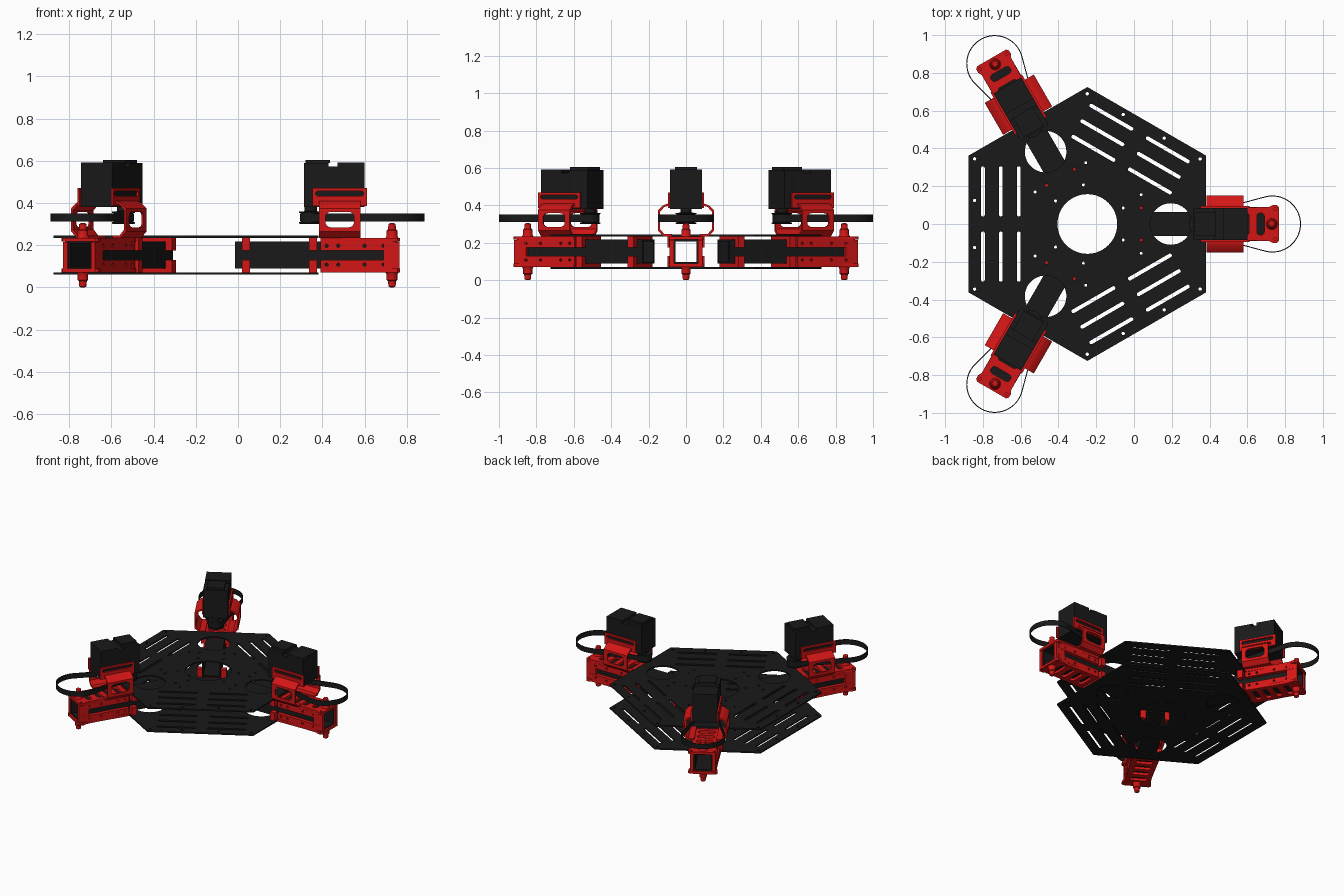
import bpy, bmesh
from math import pi, sin, cos, radians, asin
from mathutils import Matrix, Vector

if "Cube" in bpy.data.objects:
    bpy.data.objects.remove(bpy.data.objects["Cube"])

CX, ZC = -0.247, 0.1525          # hub centre in x, mid height of the arms
XY = Matrix.Identity(4)
XZ = Matrix.Rotation(pi / 2, 4, 'X')
YZ = Matrix(((0, 0, 1, 0), (1, 0, 0, 0), (0, 1, 0, 0), (0, 0, 0, 1)))


def material(name, c):
    m = bpy.data.materials.new(name)
    m.diffuse_color = (*c, 1)
    m.use_nodes = True
    m.node_tree.nodes["Principled BSDF"].inputs["Base Color"].default_value = m.diffuse_color
    return m


BLACK = material("black", (0.01, 0.01, 0.01))
RED = material("red", (0.66, 0.008, 0.008))


# ---- 2D loops
def circle(x, y, r, n=32):
    return [(x + r * cos(2 * pi * i / n), y + r * sin(2 * pi * i / n)) for i in range(n)]


def rect(x0, x1, y0, y1):
    return [(x0, y0), (x1, y0), (x1, y1), (x0, y1)]


def rounded(x0, x1, y0, y1, r, n=6):
    pts = []
    for k, (x, y) in enumerate(((x1 - r, y1 - r), (x0 + r, y1 - r), (x0 + r, y0 + r), (x1 - r, y0 + r))):
        pts += [(x + r * cos(pi / 2 * (k + i / n)), y + r * sin(pi / 2 * (k + i / n))) for i in range(n + 1)]
    return pts


def turn(loop, deg):
    a = radians(deg)
    return [(x * cos(a) - y * sin(a), x * sin(a) + y * cos(a)) for x, y in loop]


# ---- mesh builders
def extrude(loops, lo, hi, plane=XY):
    """Filled outline with holes, extruded from lo to hi along the plane normal."""
    cu = bpy.data.curves.new("outline", 'CURVE')
    cu.dimensions, cu.fill_mode, cu.extrude = '2D', 'BOTH', (hi - lo) / 2
    for loop in loops:
        s = cu.splines.new('POLY')
        s.points.add(len(loop) - 1)
        for p, (x, y) in zip(s.points, loop):
            p.co = (x, y, 0, 1)
        s.use_cyclic_u = True
    ob = bpy.data.objects.new("outline", cu)
    bpy.context.collection.objects.link(ob)
    dg = bpy.context.evaluated_depsgraph_get()
    me = bpy.data.meshes.new_from_object(ob.evaluated_get(dg))
    bpy.data.objects.remove(ob)
    me.transform(plane @ Matrix.Translation((0, 0, (lo + hi) / 2)))
    return me


def box(x0, x1, y0, y1, z0, z1):
    return extrude([rect(x0, x1, y0, y1)], z0, z1)


def lathe(x, y, profile, n=24):
    bm = bmesh.new()
    rings = [[bm.verts.new((x + r * cos(2 * pi * i / n), y + r * sin(2 * pi * i / n), z)) for i in range(n)]
             for r, z in profile]
    for a, b in zip(rings, rings[1:]):
        for i in range(n):
            bm.faces.new((a[i], a[(i + 1) % n], b[(i + 1) % n], b[i]))
    bm.faces.new(rings[0][::-1])
    bm.faces.new(rings[-1])
    me = bpy.data.meshes.new("lathe")
    bm.to_mesh(me)
    bm.free()
    return me


def join(parts, mat, mirror=""):
    """Merge part meshes, optionally mirrored across y = 0 and / or z = ZC."""
    bm = bmesh.new()
    for p in parts:
        bm.from_mesh(p)
    bmesh.ops.remove_doubles(bm, verts=bm.verts, dist=1e-5)
    bmesh.ops.recalc_face_normals(bm, faces=bm.faces)
    for ax in mirror:
        new = bmesh.ops.duplicate(bm, geom=bm.verts[:] + bm.edges[:] + bm.faces[:])["geom"]
        for v in (g for g in new if isinstance(g, bmesh.types.BMVert)):
            if ax == 'Y':
                v.co.y = -v.co.y
            else:
                v.co.z = 2 * ZC - v.co.z
        bmesh.ops.reverse_faces(bm, faces=[g for g in new if isinstance(g, bmesh.types.BMFace)])
    me = bpy.data.meshes.new("part")
    bm.to_mesh(me)
    bm.free()
    me.materials.append(mat)
    return me


def add(name, me, matrix):
    ob = bpy.data.objects.new(name, me)
    bpy.context.collection.objects.link(ob)
    ob.matrix_world = matrix
    bpy.context.view_layer.objects.active = ob
    bpy.ops.object.select_all(action='DESELECT')
    ob.select_set(True)
    bpy.ops.object.shade_smooth_by_angle(angle=radians(30))


def on_arms(name, me):
    """Arm parts are drawn on the +x arm in world x, then turned about the hub."""
    for i in range(3):
        m = Matrix.Translation((CX, 0, 0)) @ Matrix.Rotation(i * 2 * pi / 3, 4, 'Z') @ Matrix.Translation((-CX, 0, 0))
        add(f"{name}_{i + 1}", me, m)


# ---- hexagonal frame plates with slots and holes
loops = [turn([(0, 0.725)], 60 * i)[0] for i in range(6)]
loops = [loops, circle(0, 0, 0.158, 48)]
for a in (0, 120, 240):
    loops.append(turn(circle(0.442, 0, 0.11, 40), a))
    for s in (-1, 1):
        for u, v in ((0.19, 0.085), (0.285, 0.085), (0.285, 0.155)):
            loops.append(turn(circle(u, s * v, 0.008, 10), a))
        for u in (0.363, 0.458, 0.553):
            y0, y1 = sorted((s * 0.04, s * 0.305))
            loops.append(turn(rounded(u - 0.01, u + 0.01, y0, y1, 0.0095), a + 60))
        for v in (0.125, 0.345):
            loops.append(turn(circle(0.597, s * v, 0.009, 10), a + 60))
plate = join([extrude(loops, -0.005, 0.005)], BLACK)
add("bottom_plate", plate, Matrix.Translation((CX, 0, 0.065)))
add("top_plate", plate, Matrix.Translation((CX, 0, 0.24)))

# ---- hollow square arm tubes
on_arms("arm_tube", join([extrude([rect(-.064, .064, ZC - .064, ZC + .064),
                                   rect(-.055, .055, ZC - .055, ZC + .055)], -0.015, 0.755, YZ)], BLACK))

# ---- inner clamps between the plates
half = [(-.1, .175), (-.064, .175), (-.064, .2165), (.064, .2165), (.064, .175), (.1, .175), (.1, .235), (-.1, .235)]
on_arms("inner_clamp", join([extrude([half], x, x + 0.038, YZ) for x in (0.018, 0.336)], RED, "Z"))

# ---- outer clamp: slotted lids, side rails and end posts
lid = [(.39, .095), (.62, .088), (.715, .09), (.735, .1), (.757, .1), (.768, .088)]
lid = lid + [(x, -y) for x, y in reversed(lid)]
slots = [rounded(x - .02, x + .02, -.058, .058, .018) for x in (0.44, 0.515, 0.59, 0.67)]
bolts = [circle(.748, s * .08, .008, 10) for s in (-1, 1)]
on_arms("outer_clamp_lids", join([extrude([lid] + slots + bolts, .2165, .235)], RED, "Z"))
rail = extrude([rect(.39, .745, .176, .2165)] +
               [circle(x, .197, .008, 10) for x in (.42, .475, .6, .69)], -.09, -.064, XZ)
post = box(.69, .765, .064, .088, .09, .215)
on_arms("outer_clamp_rails", join([rail], RED, "YZ"))
on_arms("outer_clamp_posts", join([post], RED, "Y"))

# ---- stub spindles above and below the arm end
on_arms("spindle", join([lathe(.73, 0, [(.03, .235), (.025, .245), (.025, .27), (.019, .275),
                                        (.017, .30), (.009, .305)])], RED, "Z"))

# ---- bowed motor bracket sides, leaving room for the belt
foot = [(.075, .235), (.12, .235), (.15, .265), (.15, .275), (.14, .275), (.115, .246), (.075, .246)]
shoulder = [(.14, .365), (.15, .365), (.15, .375), (.12, .402), (.095, .41), (.086, .41), (.086, .40), (.115, .392)]
wall = extrude([rect(.385, .58, .27, .37), rounded(.415, .55, .285, .358, .025)], -.15, -.14, XZ)
flange = extrude([rect(.352, .612, .385, .47), rounded(.368, .595, .434, .456, .01)], -.096, -.085, XZ)
on_arms("motor_bracket", join([extrude([foot], .385, .58, YZ), extrude([shoulder], .385, .58, YZ),
                               wall, flange], RED, "Y"))

# ---- drive motors with stepped caps
on_arms("motor", join([box(.312, .60, -.085, .085, .38, .572), box(.472, .60, -.085, .085, .572, .592),
                       box(.312, .43, -.085, .085, .572, .59), box(.32, .435, -.06, .06, .59, .605)], BLACK))
on_arms("motor_pulley", join([lathe(.345, 0, [(.035, .30), (.055, .302), (.055, .309), (.046, .31), (.046, .352),
                                              (.055, .353), (.055, .36), (.03, .361), (.03, .38)])], BLACK))


# ---- belts: thin loop from small pulley to wide outer curve
def belt_loop(r0, r1, x0=0.345, x1=0.733, n=32):
    t = pi / 2 + asin((r1 - r0) / (x1 - x0))
    big = [-t + 2 * t * i / n for i in range(n + 1)]
    small = [t + (2 * pi - 2 * t) * i / 12 for i in range(13)]
    return [(x1 + r1 * cos(a), r1 * sin(a)) for a in big] + [(x0 + r0 * cos(a), r0 * sin(a)) for a in small]


on_arms("drive_belt", join([extrude([belt_loop(.051, .151), belt_loop(.046, .146)], .312, .35)], BLACK))
